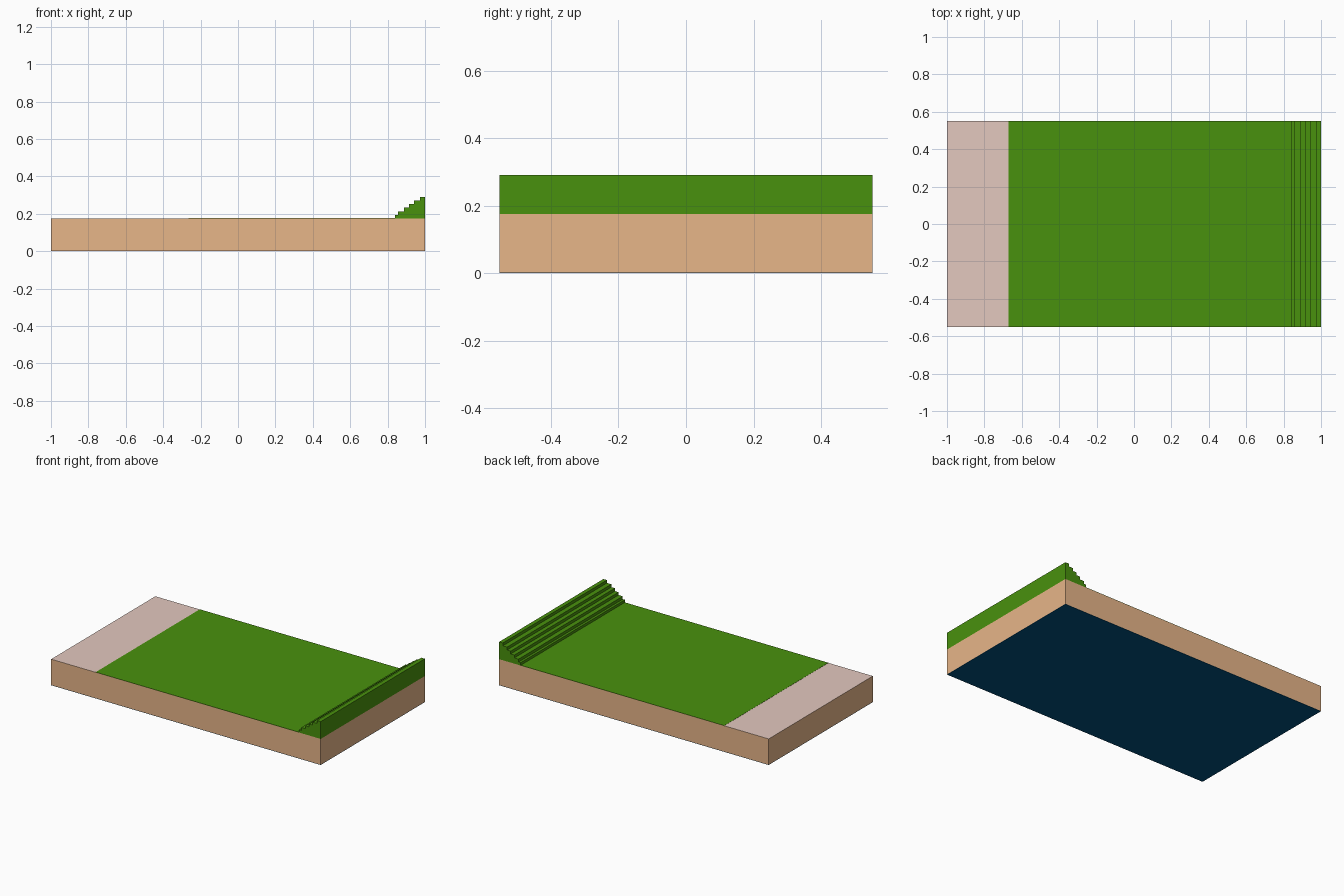
import bpy, bmesh

if "Cube" in bpy.data.objects:
    bpy.data.objects.remove(bpy.data.objects["Cube"])


def material(name, rgb):
    m = bpy.data.materials.new(name)
    m.diffuse_color = (*rgb, 1)
    m.use_nodes = True
    m.node_tree.nodes["Principled BSDF"].inputs["Base Color"].default_value = m.diffuse_color
    return m


tan = material("tan", (0.80, 0.465, 0.25))
pink = material("pale pink", (0.77, 0.58, 0.52))
green = material("grass green", (0.066, 0.285, 0.004))
navy = material("dark navy", (0.0, 0.08, 0.21))

HALF_Y = 0.552
TOP = 0.175


def prism(name, profile, mats):
    """Extrude an x-z profile across the full depth in y."""
    bm = bmesh.new()
    face = bm.faces.new([bm.verts.new((x, -HALF_Y, z)) for x, z in profile])
    ext = bmesh.ops.extrude_face_region(bm, geom=[face])
    moved = [v for v in ext["geom"] if isinstance(v, bmesh.types.BMVert)]
    bmesh.ops.translate(bm, verts=moved, vec=(0, 2 * HALF_Y, 0))
    bmesh.ops.recalc_face_normals(bm, faces=bm.faces)
    me = bpy.data.meshes.new(name)
    bm.to_mesh(me)
    bm.free()
    for m in mats:
        me.materials.append(m)
    ob = bpy.data.objects.new(name, me)
    bpy.context.collection.objects.link(ob)
    return ob


def box_profile(x0, x1, z0, z1):
    return [(x0, z0), (x1, z0), (x1, z1), (x0, z1)]


# base slab: tan sides, pale top
slab = prism("base_slab", box_profile(-1, 1, 0.002, TOP), [tan, pink])
for p in slab.data.polygons:
    p.material_index = 1 if p.normal.z > 0.9 else 0

# thin plate under the slab
prism("bottom_plate", box_profile(-1, 1, 0, 0.002), [navy])

# grass sheet over most of the top, rising very slightly to the right
prism("grass_sheet", [(-0.67, TOP), (1, TOP), (1, TOP + 0.002), (-0.67, TOP + 0.001)], [green])

# stepped bank along the right edge
risers = [0.84, 0.856, 0.887, 0.914, 0.941, 0.973]
base_z, rise = TOP, 0.0193
profile = [(1, base_z), (risers[0], base_z)]
for i, x in enumerate(risers):
    if i:
        profile.append((x, base_z + i * rise))
    profile.append((x, base_z + (i + 1) * rise))
profile.append((1, base_z + len(risers) * rise))
prism("stepped_bank", profile, [green])
